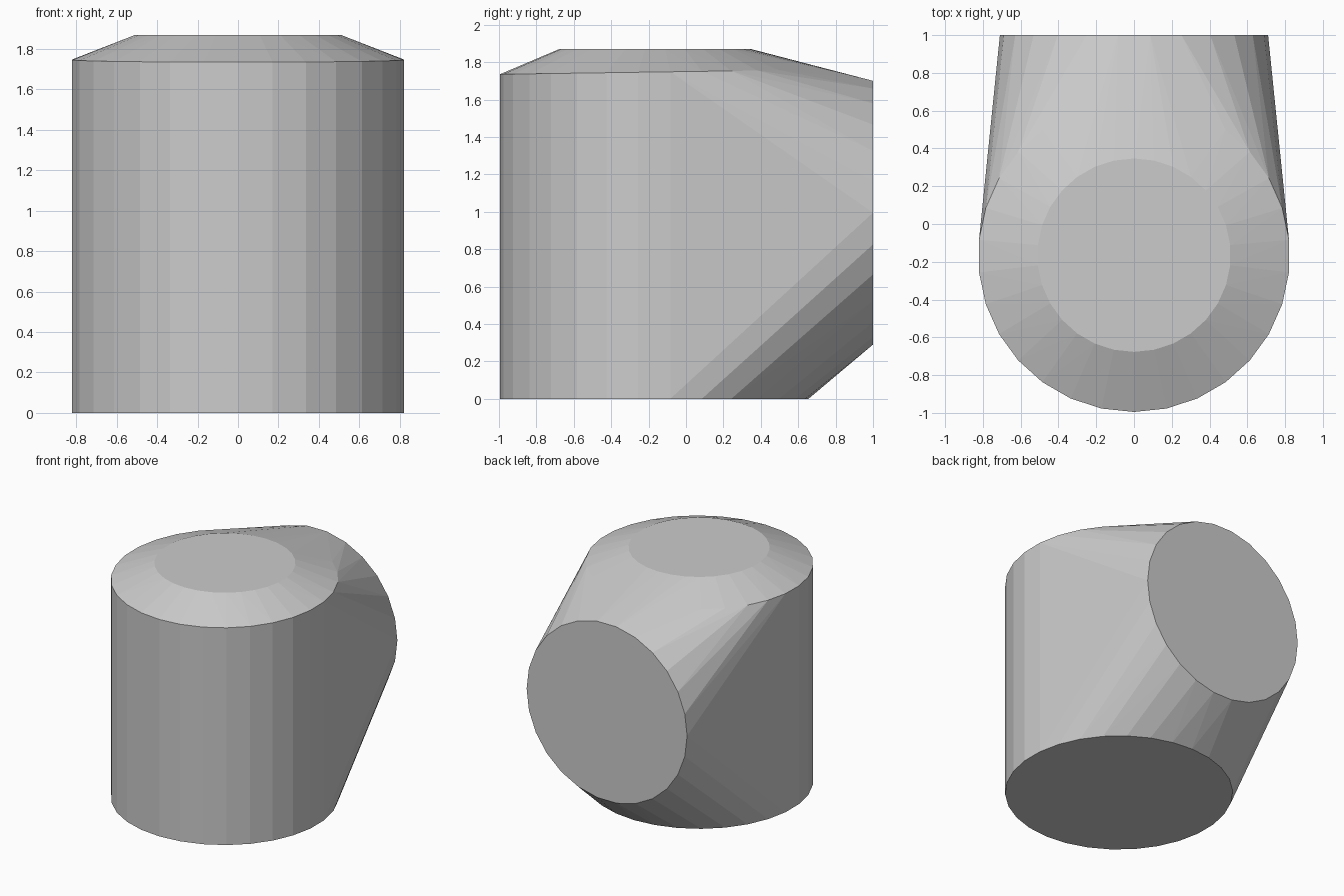
import bpy, bmesh
from math import sin, cos, pi

if "Cube" in bpy.data.objects:
    bpy.data.objects.remove(bpy.data.objects["Cube"])

bm = bmesh.new()


def ring(n, r, place):
    """Add a ring of n points; place maps flat (u, v) to a 3D position."""
    for i in range(n):
        a = 2 * pi * i / n
        bm.verts.new(place(r * sin(a), r * cos(a)))


CY = -0.17
# base circle, slightly tilted shoulder circle, small top disc
ring(30, 0.825, lambda u, v: (u, CY - v, 0))
ring(30, 0.825, lambda u, v: (u, CY - v, 1.747 - 0.012 * (v / 0.825)))
ring(30, 0.512, lambda u, v: (u, CY + 0.005 - v, 1.87))
# upright disc facing the back
ring(26, 0.71, lambda u, v: (v, 1.0, 0.995 + u))

# wrap the rings in one convex skin
res = bmesh.ops.convex_hull(bm, input=bm.verts[:])
inside = {g for g in res["geom_interior"] if isinstance(g, bmesh.types.BMVert)}
inside |= {v for v in bm.verts if not v.link_faces}
bmesh.ops.delete(bm, geom=list(inside), context='VERTS')
bmesh.ops.dissolve_limit(bm, angle_limit=0.004, verts=bm.verts[:], edges=bm.edges[:])
bmesh.ops.recalc_face_normals(bm, faces=bm.faces[:])

mesh = bpy.data.meshes.new("elbow_body")
bm.to_mesh(mesh)
bm.free()
body = bpy.data.objects.new("elbow_body", mesh)
bpy.context.collection.objects.link(body)
